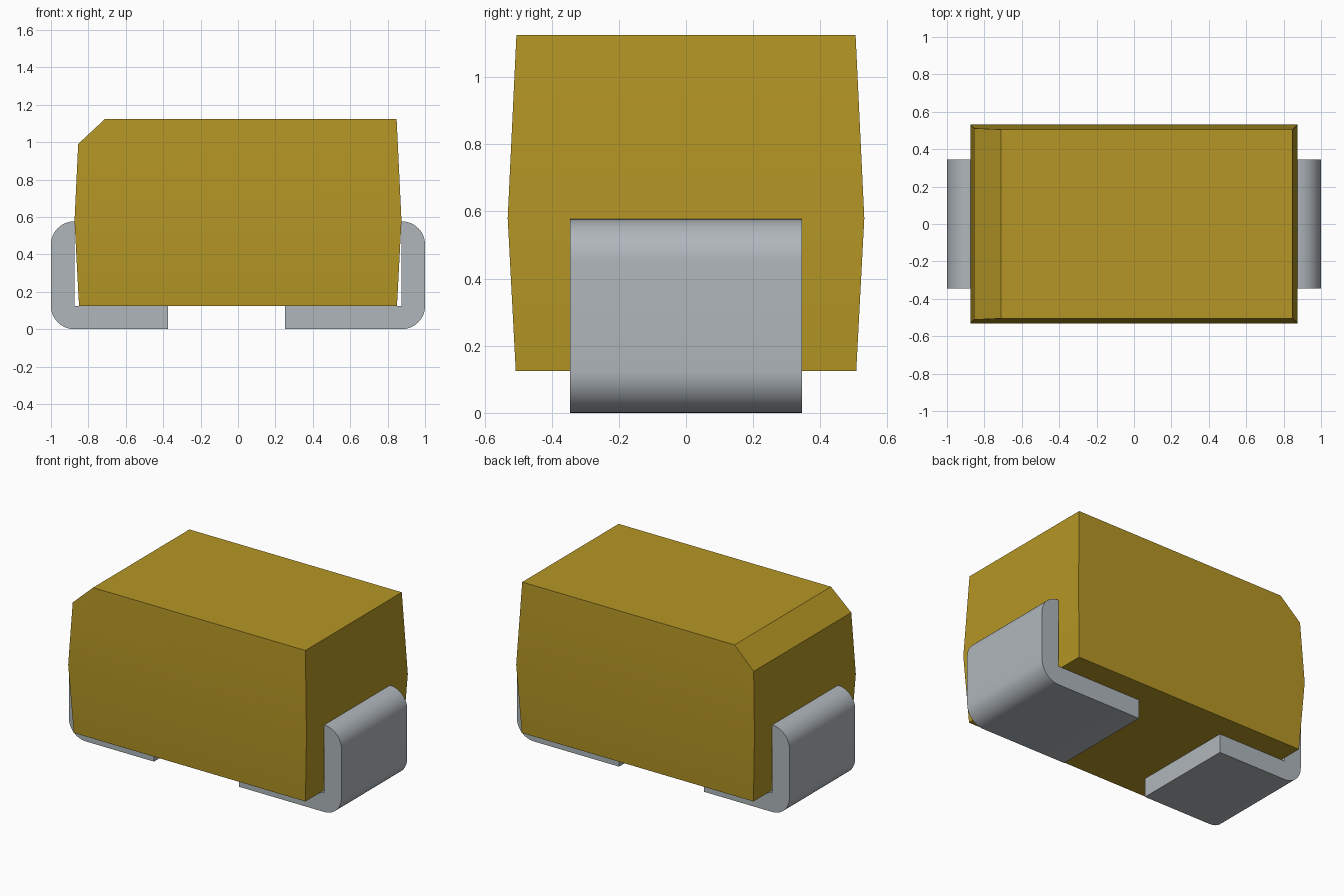
import bpy, bmesh, math
from mathutils import Vector

if "Cube" in bpy.data.objects:
    bpy.data.objects.remove(bpy.data.objects["Cube"], do_unlink=True)


def make_material(name, color, metallic=0.0):
    mat = bpy.data.materials.new(name)
    mat.use_nodes = True
    mat.diffuse_color = color
    mat.node_tree.nodes["Principled BSDF"].inputs["Base Color"].default_value = color
    return mat


def make_object(name, bm, mat):
    bmesh.ops.recalc_face_normals(bm, faces=bm.faces)
    mesh = bpy.data.meshes.new(name)
    bm.to_mesh(mesh)
    bm.free()
    mesh.materials.append(mat)
    obj = bpy.data.objects.new(name, mesh)
    bpy.context.collection.objects.link(obj)
    bpy.ops.object.select_all(action='DESELECT')
    obj.select_set(True)
    bpy.context.view_layer.objects.active = obj
    bpy.ops.object.shade_smooth_by_angle(angle=math.radians(30))
    return obj


def arc(cx, cz, r, start, end, steps=12):
    """Points along an arc in the xz plane, angles in degrees."""
    angles = [math.radians(start + (end - start) * i / steps) for i in range(steps + 1)]
    return [(cx + r * math.cos(a), cz + r * math.sin(a)) for a in angles]


mustard = make_material("mustard resin", (0.46, 0.305, 0.018, 1))
silver = make_material("silver metal", (0.43, 0.47, 0.50, 1))

# Body: three stacked rectangles, widest at the parting line
bm = bmesh.new()
rings = []
for hx, hy, z in ((0.85, 0.507, 0.125), (0.874, 0.531, 0.58), (0.848, 0.505, 1.125)):
    rings.append([bm.verts.new((sx * hx, sy * hy, z))
                  for sx, sy in ((-1, -1), (1, -1), (1, 1), (-1, 1))])
for low, high in zip(rings, rings[1:]):
    for i in range(4):
        j = (i + 1) % 4
        bm.faces.new((low[i], low[j], high[j], high[i]))
bm.faces.new(rings[0][::-1])
bm.faces.new(rings[-1])

# Polarity chamfer along the top edge at -x
cut = bmesh.ops.bisect_plane(bm, geom=bm.verts[:] + bm.edges[:] + bm.faces[:],
                             plane_co=Vector((-0.71, 0, 1.125)),
                             plane_no=Vector((-0.14, 0, 0.15)), clear_outer=True)
rim = [g for g in cut["geom_cut"] if isinstance(g, bmesh.types.BMEdge)]
bmesh.ops.edgeloop_fill(bm, edges=rim)
make_object("body", bm, mustard)


# Leads: bent strip profile swept across the width
def make_lead(name, side, foot_end):
    r, top, thick, half_width = 0.125, 0.577, 0.125, 0.345
    profile = [(foot_end, thick), (foot_end, 0.0)]
    profile += arc(1 - r, r, r, -90, 0)
    profile += arc(1 - r, top - r, r, 0, 90)
    profile += [(0.865, top), (0.865, top - 0.02), (0.873, top - 0.03), (0.873, thick)]
    bm = bmesh.new()
    face = bm.faces.new([bm.verts.new((side * x, -half_width, z)) for x, z in profile])
    swept = bmesh.ops.extrude_face_region(bm, geom=[face], use_keep_orig=True)
    bmesh.ops.translate(bm, vec=(0, 2 * half_width, 0),
                        verts=[g for g in swept["geom"] if isinstance(g, bmesh.types.BMVert)])
    return make_object(name, bm, silver)


make_lead("left_lead", 1, 0.25)
make_lead("right_lead", -1, 0.375)
